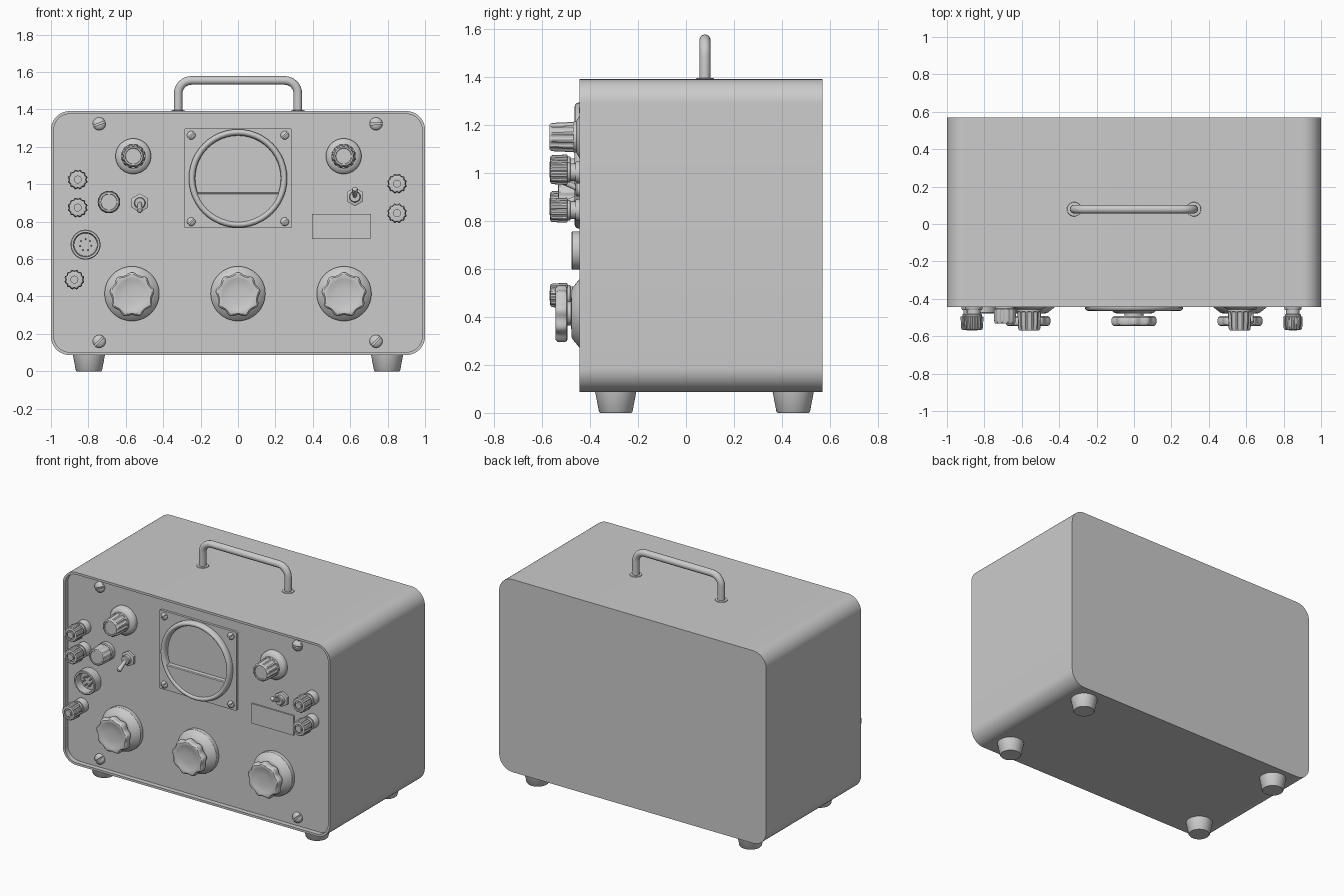
import bpy, bmesh
from math import sin, cos, pi, asin, radians
from mathutils import Matrix

if "Cube" in bpy.data.objects:
    bpy.data.objects.remove(bpy.data.objects["Cube"])

PANEL = -0.413  # y of the front panel face


def loft(name, rings, matrix=Matrix(), cut=None):
    """Skin a list of equal-length point rings and cap both ends."""
    bm = bmesh.new()
    vs = [[bm.verts.new(p) for p in ring] for ring in rings]
    n = len(rings[0])
    for a, b in zip(vs, vs[1:]):
        for i in range(n):
            j = (i + 1) % n
            bm.faces.new((a[i], a[j], b[j], b[i]))
    bm.faces.new(vs[0])
    bm.faces.new(vs[-1])
    bmesh.ops.remove_doubles(bm, verts=bm.verts, dist=1e-6)
    if cut is not None:  # keep the half above x = cut
        res = bmesh.ops.bisect_plane(bm, geom=bm.verts[:] + bm.edges[:] + bm.faces[:],
                                     plane_co=(cut, 0, 0), plane_no=(-1, 0, 0), clear_outer=True)
        edges = [e for e in res['geom_cut'] if isinstance(e, bmesh.types.BMEdge)]
        bmesh.ops.holes_fill(bm, edges=edges)
    bmesh.ops.recalc_face_normals(bm, faces=bm.faces)
    me = bpy.data.meshes.new(name)
    bm.to_mesh(me)
    bm.free()
    ob = bpy.data.objects.new(name, me)
    bpy.context.collection.objects.link(ob)
    ob.matrix_world = matrix
    return ob


def rrect(hw, hh, r, y, seg=12):
    """Rounded rectangle ring in the xz plane (a circle when hw = hh = r)."""
    pts = []
    for q, (sx, sz) in enumerate(((1, 1), (-1, 1), (-1, -1), (1, -1))):
        for i in range(seg + 1):
            t = (q + i / seg) * pi / 2
            pts.append((sx * (hw - r) + r * cos(t), y, sz * (hh - r) + r * sin(t)))
    return pts


def turned(name, profile, x, z, d=0.0, n=48, lobes=0, wave=False, rot=0.0, spin=0.0, cut=None):
    """Turned part facing -y; profile is (radius, depth out of panel, flute depth)."""
    rings = []
    for p in profile:
        r, dep, amp = (*p, 0)[:3]
        ring = []
        for i in range(n):
            t = 2 * pi * i / n
            c = 0.5 + (0.5 if wave else 1.5) * cos(lobes * t)
            rr = r - amp * min(1, max(0, c))
            ring.append((rr * cos(t), -dep, rr * sin(t)))
        rings.append(ring)
    m = Matrix.Translation((x, PANEL - d, z)) @ Matrix.Rotation(rot, 4, 'X') @ Matrix.Rotation(spin, 4, 'Y')
    return loft(name, rings, m, cut)


def screw(name, x, z, r, d=0.0, spin=0.0):
    """Round-head screw: base disc and two half domes leaving a slot."""
    turned(name + "_base", [(r, 0), (r, r * .25)], x, z, d, 24)
    dome = [(r, r * .2), (r * .93, r * .42), (r * .7, r * .62), (r * .38, r * .75), (0, r * .8)]
    for k in (0, pi):
        turned(name + "_head", dome, x, z, d, 24, spin=spin + k, cut=r * .13)


# Case with recessed front panel
loft("case", [rrect(1, .652, .1, .57), rrect(1, .652, .1, -.445), rrect(.985, .637, .087, -.445),
              rrect(.985, .637, .087, PANEL)], Matrix.Translation((0, 0, .739)))

# Feet
for x in (-.797, .797):
    for y in (-.293, .447):
        ob = turned("foot", [(.086, 0), (.07, .084), (.066, .089)], 0, 0)
        ob.matrix_world = Matrix.Translation((x, y, .089)) @ Matrix.Rotation(pi / 2, 4, 'X')

# Carrying handle
path = [(-.32, 1.38)]
for cx, a0 in ((-.25, pi), (.25, pi / 2)):
    for i in range(9):
        a = a0 - i * pi / 16
        path.append((cx + .07 * cos(a), 1.485 + .07 * sin(a)))
path.append((.32, 1.38))
cu = bpy.data.curves.new("handle", 'CURVE')
cu.dimensions = '3D'
cu.bevel_depth, cu.bevel_resolution, cu.use_fill_caps = .023, 5, True
sp = cu.splines.new('POLY')
sp.points.add(len(path) - 1)
for p, (x, z) in zip(sp.points, path):
    p.co = (x, .079, z, 1)
handle = bpy.data.objects.new("handle", cu)
bpy.context.collection.objects.link(handle)
bpy.context.view_layer.objects.active = handle
handle.select_set(True)
bpy.ops.object.convert(target='MESH')
for x in (-.32, .32):
    ob = turned("handle_washer", [(.039, 0), (.037, .005), (.025, .006)], 0, 0, n=32)
    ob.matrix_world = Matrix.Translation((x, .079, 1.39)) @ Matrix.Rotation(-pi / 2, 4, 'X')

# Panel screws
for x, z, s in ((-.742, 1.323, 1.2), (.738, 1.323, 1.55), (-.742, .16, .8), (.738, .16, .8)):
    screw("panel_screw", x, z, .035, spin=s)

# Meter: plate, round bezel and recessed window in one skin
M = Matrix.Translation((0, PANEL, 1.031))
rings = [rrect(.29, .266, .01, 0), rrect(.29, .266, .01, -.016)]
rings += [rrect(r, r, r, -d) for r, d in ((.263, .016), (.263, .034), (.26, .043), (.254, .049), (.247, .051),
                                          (.24, .049), (.234, .043), (.23, .034), (.229, .01))]
loft("meter_bezel", rings, M)
# Lower meter cover, flat with a ledge under the window
cover = []
for d, top in ((.008, -.076), (.036, -.078), (.041, -.083)):
    a = asin(-top / .234)
    cover.append([(.234 * cos(t), -d, .234 * sin(t)) for t in
                  [pi + a + (pi - 2 * a) * i / 32 for i in range(33)]])
loft("meter_cover", cover, M)
for x in (-.25, .25):
    for z in (.8, 1.262):
        screw("meter_screw", x, z, .023, .016, spin=.8)

# Label plate
loft("label_plate", [rrect(.158, .067, .003, 0, 2), rrect(.158, .067, .003, -.009, 2)],
     Matrix.Translation((.553, PANEL, .775)))

# Large scalloped knobs on conical skirts
for x in (-.567, 0, .567):
    turned("dial_skirt", [(.146, 0), (.146, .026), (.142, .032), (.108, .06), (.1, .064), (.05, .066), (.05, .09)],
           x, .415, n=64)
    turned("large_knob", [(.05, .08), (.108, .08, .008), (.118, .086, .011), (.121, .094, .012), (.121, .117, .012),
                          (.118, .125, .011), (.11, .131, .009), (.098, .132, .005), (.085, .13), (.07, .125),
                          (.04, .122), (0, .121)], x, .41, n=96, lobes=9, wave=True, spin=.17)

# Small fluted knobs on skirts
for x in (-.56, .565):
    turned("knob_skirt", [(.095, 0), (.095, .022), (.09, .03), (.066, .044), (.055, .044)], x, 1.15, n=64)
    turned("small_knob", [(.065, .04), (.065, .055), (.064, .057, .006), (.06, .146, .006), (.056, .153, .003),
                          (.051, .157), (.043, .157), (.041, .152), (0, .152)], x, 1.15, n=96, lobes=12)

# Fuse holder knob
turned("fuse_holder", [(.06, 0), (.06, .026), (.052, .03), (.052, .04), (.061, .042, .004), (.058, .112, .004),
                       (.053, .118), (.044, .12), (.042, .117), (0, .117)], -.69, .905, n=96, lobes=12)

# Binding posts
for x, z in ((-.857, 1.025), (-.857, .875), (-.875, .49), (.85, 1.003), (.85, .845)):
    turned("binding_post", [(.046, 0), (.046, .042), (.043, .047), (.036, .047), (.036, .068), (.043, .07),
                            (.043, .08), (.053, .083, .005), (.05, .145, .005), (.046, .151, .003), (.04, .153),
                            (.03, .153), (.03, .145), (.021, .145), (.021, .157), (0, .157)],
           x, z, n=72, lobes=12)

# Round multi-pin socket
turned("socket_shell", [(.08, 0), (.08, .061), (.076, .065), (.066, .065), (.063, .061), (.061, .015), (0, .015)],
       -.815, .677, n=64)
for i in range(7):
    a = pi / 2 + i * 2 * pi / 7
    turned("socket_pin", [(.005, 0), (.005, .034), (.002, .038)], -.815 + .031 * cos(a), .677 + .031 * sin(a),
           .013, n=10)

# Toggle switches
for x, z, tilt in ((-.525, .9, 28), (.625, .933, -28)):
    turned("switch_nut", [(.05, 0), (.05, .018), (.044, .021)], x, z, n=6, spin=pi / 6)
    turned("switch_bush", [(.03, .018), (.03, .042), (.026, .047), (.012, .047)], x, z, n=24)
    turned("switch_lever", [(.01, 0), (.015, .07), (.016, .082), (.013, .09), (.007, .094), (0, .095)],
           x, z, .035, n=20, rot=radians(tilt))

# Smooth shading with crisp edges
bpy.ops.object.select_all(action='SELECT')
bpy.context.view_layer.objects.active = handle
bpy.ops.object.shade_smooth_by_angle(angle=radians(32))
